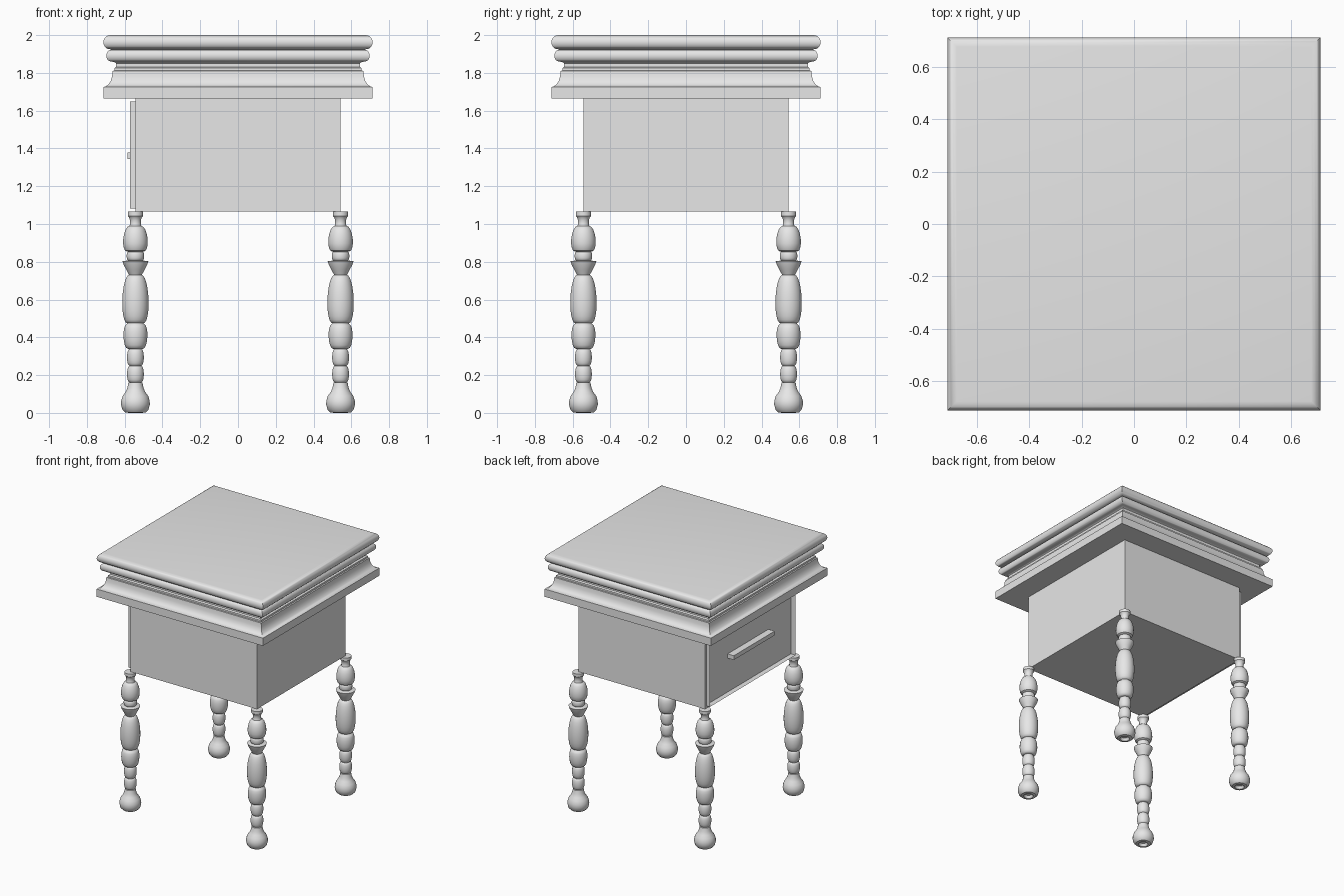
import bpy, bmesh, math

if "Cube" in bpy.data.objects:
    bpy.data.objects.remove(bpy.data.objects["Cube"])

wood = bpy.data.materials.new("grey_wood")
wood.diffuse_color = (0.8, 0.8, 0.8, 1)
wood.use_nodes = True
wood.node_tree.nodes["Principled BSDF"].inputs["Base Color"].default_value = wood.diffuse_color


def finish(bm, name, smooth=None):
    bmesh.ops.recalc_face_normals(bm, faces=bm.faces)
    me = bpy.data.meshes.new(name)
    bm.to_mesh(me)
    bm.free()
    me.materials.append(wood)
    ob = bpy.data.objects.new(name, me)
    bpy.context.collection.objects.link(ob)
    if smooth:
        bpy.ops.object.select_all(action='DESELECT')
        ob.select_set(True)
        bpy.context.view_layer.objects.active = ob
        bpy.ops.object.shade_smooth_by_angle(angle=math.radians(smooth))
    return ob


def arc(r0, z0, r1, z1, bulge, n=8):
    """Profile points from (r0, z0) to (r1, z1), swelled by a half ellipse."""
    pts = []
    for i in range(n + 1):
        a = math.pi * i / n
        t = (1 - math.cos(a)) / 2
        pts.append((r0 + (r1 - r0) * t + bulge * math.sin(a), z0 + (z1 - z0) * t))
    return pts


def turn(name, profile, sides, centre=(0, 0), smooth=35):
    """Sweep a profile around the z axis; four sides give a mitred square."""
    bm = bmesh.new()
    k = math.sqrt(2) if sides == 4 else 1
    rings = []
    for r, z in profile:
        ring = []
        for i in range(sides):
            a = 2 * math.pi * (i + 0.5) / sides
            ring.append(bm.verts.new((centre[0] + k * r * math.cos(a),
                                      centre[1] + k * r * math.sin(a), z)))
        rings.append(ring)
    for a, b in zip(rings, rings[1:]):
        for i in range(sides):
            j = (i + 1) % sides
            bm.faces.new((a[i], a[j], b[j], b[i]))
    bm.faces.new(rings[0][::-1])
    bm.faces.new(rings[-1])
    return finish(bm, name, smooth)


def box(name, lo, hi):
    bm = bmesh.new()
    bmesh.ops.create_cube(bm, size=1)
    for v in bm.verts:
        v.co = [(l + h) / 2 + c * (h - l) for l, h, c in zip(lo, hi, v.co)]
    return bm


# Turned legs, from the foot up
leg = [(0.025, 0.02), (0.035, 0.0), (0.055, 0.003), (0.07, 0.018), (0.077, 0.045),
       (0.076, 0.065), (0.068, 0.09), (0.053, 0.11), (0.043, 0.132), (0.038, 0.16)]
leg += arc(0.032, 0.162, 0.032, 0.248, 0.013)
leg += arc(0.032, 0.25, 0.032, 0.338, 0.013)
leg += arc(0.042, 0.34, 0.046, 0.47, 0.02)
leg += arc(0.044, 0.475, 0.034, 0.73, 0.031, 12)
leg += [(0.05, 0.76), (0.063, 0.785), (0.069, 0.803), (0.045, 0.806)]
leg += arc(0.04, 0.808, 0.04, 0.853, 0.007, 6)
leg += arc(0.046, 0.855, 0.032, 0.99, 0.026)
leg += [(0.029, 1.0), (0.029, 1.02), (0.034, 1.035), (0.041, 1.043), (0.041, 1.065)]
for sx, side in ((-1, "left"), (1, "right")):
    for sy, end in ((-1, "front"), (1, "back")):
        turn(f"{end}_{side}_leg", leg, 24, (0.543 * sx, 0.543 * sy))

# Cabinet body: the left face is recessed, and a framed drawer stands out of it
bm = box("body", (-0.543, -0.543, 1.065), (0.543, 0.543, 1.665))
bm.faces.ensure_lookup_table()
face = min(bm.faces, key=lambda f: f.calc_center_median().x)
bmesh.ops.recalc_face_normals(bm, faces=bm.faces)
for inset, shift in ((0.025, 0.04), (0.105, -0.069), (0.03, 0.04)):
    bmesh.ops.inset_individual(bm, faces=[face], thickness=inset)
    old = list(face.verts)
    new = [bm.verts.new((v.co.x + shift, v.co.y, v.co.z)) for v in old]
    bm.faces.remove(face)
    for i in range(4):
        j = (i + 1) % 4
        bm.faces.new((old[i], old[j], new[j], new[i]))
    face = bm.faces.new(new)
finish(bm, "body_with_drawer")

# Drawer handle
finish(box("handle", (-0.585, -0.25, 1.345), (-0.53, 0.25, 1.378)), "drawer_handle")

# Moulded square top
top = [(0.713, 1.665), (0.713, 1.725), (0.7, 1.728), (0.685, 1.74), (0.674, 1.757),
       (0.667, 1.78), (0.664, 1.81), (0.655, 1.812), (0.655, 1.825), (0.645, 1.832),
       (0.645, 1.85), (0.655, 1.858)]
top += arc(0.672, 1.86, 0.672, 1.922, 0.025)
top += arc(0.677, 1.925, 0.677, 2.0, 0.036, 10)
turn("moulded_top", top, 4, smooth=40)
